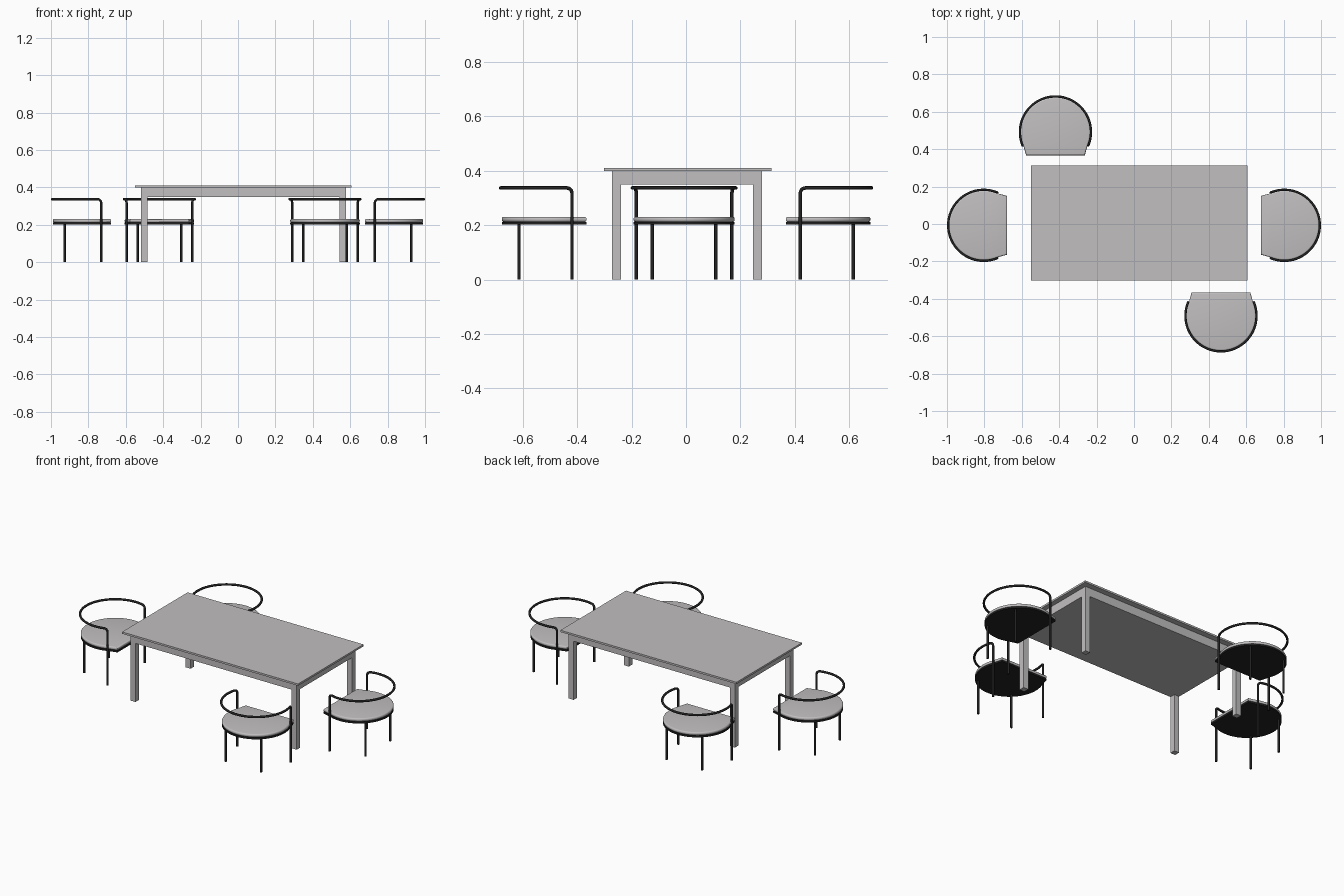
import bpy, bmesh
from math import sin, cos, pi, radians, asin

if "Cube" in bpy.data.objects:
    bpy.data.objects.remove(bpy.data.objects["Cube"])


def material(name, rgb):
    m = bpy.data.materials.new(name)
    m.diffuse_color = (*rgb, 1)
    m.use_nodes = True
    m.node_tree.nodes["Principled BSDF"].inputs["Base Color"].default_value = m.diffuse_color
    return m


GREY = material("warm grey", (0.535, 0.52, 0.52))
BLACK = material("black metal", (0.016, 0.016, 0.016))


def add(name, mesh, mat, loc=(0, 0, 0), rot=0):
    if not mesh.materials:
        mesh.materials.append(mat)
    ob = bpy.data.objects.new(name, mesh)
    ob.location = loc
    ob.rotation_euler.z = rot
    bpy.context.collection.objects.link(ob)
    return ob


def box(name, x0, x1, y0, y1, z0, z1, mat):
    bm = bmesh.new()
    bmesh.ops.create_cube(bm, size=1)
    for v in bm.verts:
        v.co = ((x0 + x1) / 2 + v.co.x * (x1 - x0),
                (y0 + y1) / 2 + v.co.y * (y1 - y0),
                (z0 + z1) / 2 + v.co.z * (z1 - z0))
    me = bpy.data.meshes.new(name)
    bm.to_mesh(me)
    bm.free()
    add(name, me, mat)


def smooth(me, angle=40):
    me.shade_smooth()
    me.set_sharp_from_angle(angle=radians(angle))


def slab(name, outline, z0, z1, bevel=0):
    """Extruded outline with optional rounded rims."""
    bm = bmesh.new()
    face = bm.faces.new([bm.verts.new((x, y, z0)) for x, y in outline])
    ext = bmesh.ops.extrude_face_region(bm, geom=[face])
    for v in ext["geom"]:
        if isinstance(v, bmesh.types.BMVert):
            v.co.z = z1
    if bevel:
        rim = [e for e in bm.edges
               if abs(e.verts[0].co.z - e.verts[1].co.z) < 1e-5]
        bmesh.ops.bevel(bm, geom=rim, offset=bevel, segments=4, profile=0.5,
                        affect='EDGES')
    bmesh.ops.recalc_face_normals(bm, faces=bm.faces)
    me = bpy.data.meshes.new(name)
    bm.to_mesh(me)
    bm.free()
    smooth(me)
    return me


def tubes(name, paths, radius):
    """Round tubes swept along point paths, as one mesh."""
    cu = bpy.data.curves.new(name, 'CURVE')
    cu.dimensions = '3D'
    cu.bevel_depth = radius
    cu.bevel_resolution = 3
    cu.use_fill_caps = True
    for path in paths:
        sp = cu.splines.new('POLY')
        sp.points.add(len(path) - 1)
        for p, co in zip(sp.points, path):
            p.co = (*co, 1)
    ob = bpy.data.objects.new(name, cu)
    bpy.context.collection.objects.link(ob)
    dg = bpy.context.evaluated_depsgraph_get()
    me = bpy.data.meshes.new_from_object(ob.evaluated_get(dg))
    bpy.data.objects.remove(ob)
    me.materials.clear()
    smooth(me)
    return me


# Table: top, closed apron block, four legs
X0, X1, Y0, Y1, W = -0.518, 0.577, -0.272, 0.280, 0.033
box("table_top", -0.552, 0.607, -0.302, 0.314, 0.4, 0.411, GREY)
box("table_apron", X0, X1, Y0, Y1, 0.349, 0.4, GREY)
for nx, lx in (("left", X0), ("right", X1 - W)):
    for ny, ly in (("front", Y0), ("back", Y1 - W)):
        box(f"table_{ny}_{nx}_leg", lx, lx + W, ly, ly + W, 0, 0.349, GREY)

# Chair parts, modelled facing -y around the seat centre
R, ZR, BEND, FRONT, TUBE = 0.190, 0.337, 0.02, -0.125, 0.0065
start = asin(-0.072 / R)


def outline(r):
    n = 48
    pts = [(r * cos(start + (pi - 2 * start) * i / n),
            r * sin(start + (pi - 2 * start) * i / n)) for i in range(n + 1)]
    return pts + [(-0.157, FRONT), (0.157, FRONT)]


cushion = slab("cushion", outline(0.186), 0.212, 0.231, 0.008)
plate = slab("seat_plate", outline(0.186), 0.202, 0.212)

# Back rail flows down into the two front legs through a rounded bend
half = [(R * cos(start), R * sin(start), 0)]
for i in range(7):
    t = pi / 2 * i / 6
    a = start + BEND * (1 - cos(t)) / R
    half.append((R * cos(a), R * sin(a), ZR - BEND + BEND * sin(t)))
a0 = start + BEND / R
arc = [(R * cos(a0 + (pi - 2 * a0) * i / 48),
        R * sin(a0 + (pi - 2 * a0) * i / 48), ZR) for i in range(1, 48)]
path = half + arc + [(-x, y, z) for x, y, z in reversed(half)]
rail = tubes("back_rail_and_front_legs", [path], TUBE)
rear = tubes("rear_legs", [[(s * 0.117, 0.123, 0), (s * 0.117, 0.123, 0.205)]
                           for s in (-1, 1)], TUBE)

# Four chairs around the table
for side, x, y, rot in (("back", -0.42, 0.492, 0), ("front", 0.465, -0.491, pi),
                        ("left", -0.8035, -0.007, pi / 2),
                        ("right", 0.8035, -0.007, -pi / 2)):
    for part, me, mat in (("cushion", cushion, GREY), ("seat_plate", plate, BLACK),
                          ("rail_and_front_legs", rail, BLACK),
                          ("rear_legs", rear, BLACK)):
        add(f"{side}_chair_{part}", me, mat, (x, y, 0), rot)
